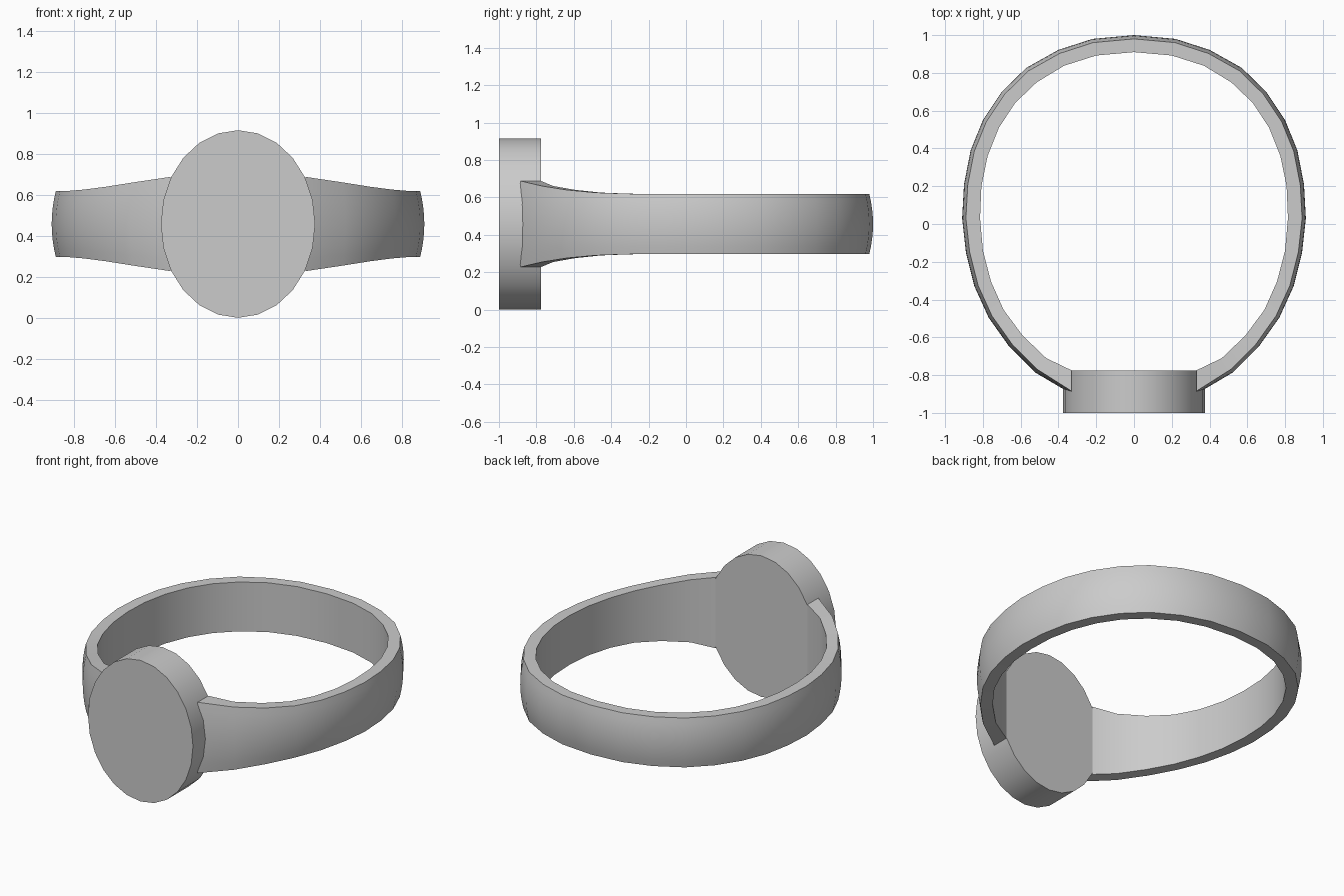
import bpy, bmesh, math

if "Cube" in bpy.data.objects:
    bpy.data.objects.remove(bpy.data.objects["Cube"])

ZC = 0.458  # mid height of the ring

def finish(bm, name, angle):
    bmesh.ops.recalc_face_normals(bm, faces=bm.faces[:])
    me = bpy.data.meshes.new(name)
    bm.to_mesh(me)
    bm.free()
    ob = bpy.data.objects.new(name, me)
    bpy.context.collection.objects.link(ob)
    bpy.ops.object.select_all(action='DESELECT')
    bpy.context.view_layer.objects.active = ob
    ob.select_set(True)
    bpy.ops.object.shade_smooth_by_angle(angle=math.radians(angle))
    return ob

# Half outline of the band, back to front: outer crest and inner wall points
outer = [(0, 1), (.22, .98), (.40, .922), (.57, .827), (.70, .70), (.80, .55),
         (.865, .39), (.9, .21), (.91, .03), (.89, -.15), (.845, -.33),
         (.77, -.495), (.66, -.65), (.525, -.785), (.33, -.9)]
inner = [(0, .91), (.2, .892), (.37, .838), (.515, .75), (.63, .64), (.715, .51),
         (.775, .36), (.808, .2), (.815, .03), (.8, -.14), (.757, -.305),
         (.69, -.455), (.59, -.59), (.465, -.71), (.33, -.775)]
half_h = [.16] * 10 + [.162, .168, .182, .203, .23]  # flares towards the face
stations = list(zip(outer, inner, half_h))
mirrored = [((-o[0], o[1]), (-i[0], i[1]), h) for o, i, h in stations[:0:-1]]

# Band: flat inside, softly domed outside
bm = bmesh.new()
STEPS = 8
rings = []
for (ox, oy), (ix, iy), h in mirrored + stations:
    d = math.hypot(ox - ix, oy - iy)
    at_end = abs(ix) == .33
    ring = [bm.verts.new((ix, iy, ZC + h)), bm.verts.new((ix, iy, ZC - h))]
    for k in range(STEPS + 1):
        t = -1 + 2 * k / STEPS
        f = 1 - (.015 if at_end else .02) * t * t / d
        ring.append(bm.verts.new((ix + (ox - ix) * f, iy + (oy - iy) * f, ZC + h * t)))
    rings.append(ring)
n = len(rings[0])
for a, b in zip(rings, rings[1:]):
    for k in range(n):
        bm.faces.new((a[k], a[(k + 1) % n], b[(k + 1) % n], b[k]))
bm.faces.new(rings[0])
bm.faces.new(rings[-1])
finish(bm, "band", 30)

# Oval signet face
bm = bmesh.new()
loops = []
for y in (-1, -.775):
    loops.append([bm.verts.new((.377 * math.sin(math.tau * i / 24), y,
                                ZC + .458 * math.cos(math.tau * i / 24)))
                  for i in range(24)])
    bm.faces.new(loops[-1])
for i in range(24):
    j = (i + 1) % 24
    bm.faces.new((loops[0][i], loops[0][j], loops[1][j], loops[1][i]))
finish(bm, "oval_face", 30)
